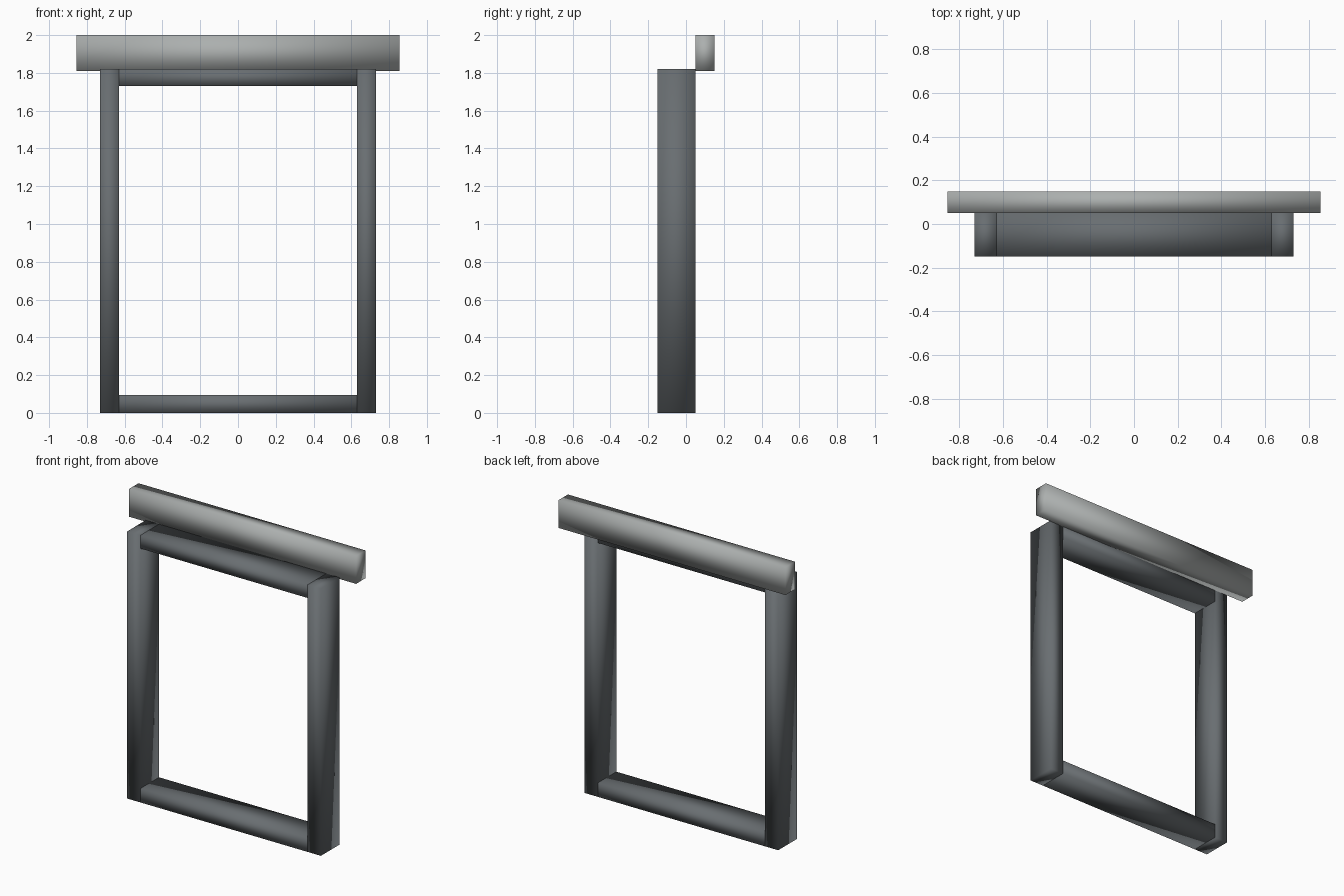
import bpy
import bmesh
from mathutils import Vector

cube = bpy.data.objects.get("Cube")
if cube:
    bpy.data.objects.remove(cube, do_unlink=True)


def make_material(name, rgb):
    mat = bpy.data.materials.new(name)
    mat.use_nodes = True
    colour = (*rgb, 1.0)
    mat.diffuse_color = colour
    mat.node_tree.nodes["Principled BSDF"].inputs["Base Color"].default_value = colour
    return mat


def smooth_box(name, low, high, mat):
    """Box between two corners, softly shaded across its edges."""
    low, high = Vector(low), Vector(high)
    bm = bmesh.new()
    bmesh.ops.create_cube(bm, size=1)
    bmesh.ops.scale(bm, vec=high - low, verts=bm.verts)
    bmesh.ops.translate(bm, vec=(low + high) / 2, verts=bm.verts)
    for face in bm.faces:
        face.smooth = True
    mesh = bpy.data.meshes.new(name)
    bm.to_mesh(mesh)
    bm.free()
    mesh.materials.append(mat)
    obj = bpy.data.objects.new(name, mesh)
    bpy.context.scene.collection.objects.link(obj)
    return obj


dark_grey = make_material("dark_grey", (0.14, 0.155, 0.165))
light_grey = make_material("light_grey", (0.41, 0.43, 0.425))

OUTER, INNER = 0.73, 0.63      # half widths of the frame and its opening
FRONT, BACK = -0.15, 0.05      # frame depth
HEIGHT = 1.82

# Upright posts
smooth_box("left_post", (INNER, FRONT, 0), (OUTER, BACK, HEIGHT), dark_grey)
smooth_box("right_post", (-OUTER, FRONT, 0), (-INNER, BACK, HEIGHT), dark_grey)

# Rails between the posts
for name, bottom, top in (("sill_rail", 0, 0.095), ("head_rail", 1.73, HEIGHT)):
    smooth_box(name, (-INNER, FRONT, bottom), (INNER, BACK, top), dark_grey)

# Wide lintel board behind the top of the frame
smooth_box("lintel", (-0.855, BACK, 1.81), (0.855, 0.15, 2), light_grey)
